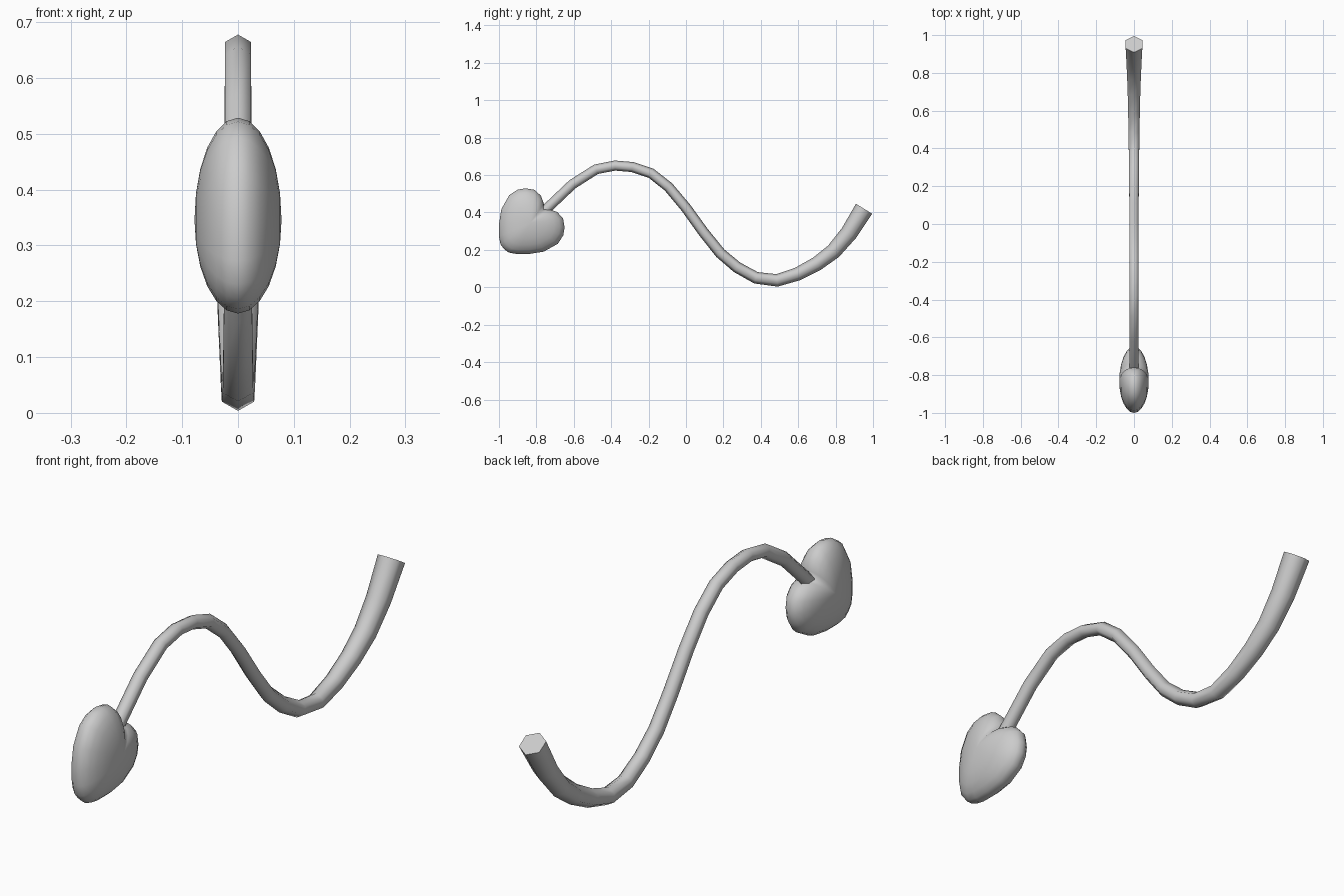
import bpy
import bmesh
from math import sin, cos, pi, radians
from mathutils import Vector

if "Cube" in bpy.data.objects:
    bpy.data.objects.remove(bpy.data.objects["Cube"])

grey = bpy.data.materials.new("plain_grey")
grey.use_nodes = True
grey.diffuse_color = (0.6, 0.6, 0.6, 1)
grey.node_tree.nodes["Principled BSDF"].inputs["Base Color"].default_value = (0.6, 0.6, 0.6, 1)


def bridge(bm, a, b):
    n = len(a)
    for i in range(n):
        bm.faces.new((a[i], a[(i + 1) % n], b[(i + 1) % n], b[i]))


def finish(bm, name, angle):
    bmesh.ops.recalc_face_normals(bm, faces=bm.faces)
    mesh = bpy.data.meshes.new(name)
    bm.to_mesh(mesh)
    bm.free()
    mesh.materials.append(grey)
    obj = bpy.data.objects.new(name, mesh)
    bpy.context.collection.objects.link(obj)
    bpy.ops.object.select_all(action="DESELECT")
    obj.select_set(True)
    bpy.context.view_layer.objects.active = obj
    bpy.ops.object.shade_smooth_by_angle(angle=radians(angle))


# Tail: six-sided tube swept along an S path (y, z), thicker at the root
path = [Vector((0, y, z)) for y, z in (
    (-.80, .368), (-.743, .422), (-.607, .551), (-.481, .631), (-.38, .651),
    (-.286, .643), (-.187, .61), (-.094, .537), (0, .425), (.094, .294),
    (.184, .182), (.273, .107), (.374, .051), (.487, .037), (.596, .071),
    (.70, .126), (.789, .193), (.872, .291), (.952, .42))]
bm = bmesh.new()
rings = []
side = Vector((1, 0, 0))
last = len(path) - 1
for i, p in enumerate(path):
    tangent = (path[min(i + 1, last)] - path[max(i - 1, 0)]).normalized()
    normal = side.cross(tangent)
    r = .027 + .024 * (i / last) ** 4
    rings.append([bm.verts.new(p + r * (cos(k * pi / 3) * normal + sin(k * pi / 3) * side))
                  for k in range(6)])
for a, b in zip(rings, rings[1:]):
    bridge(bm, a, b)
bm.faces.new(rings[0])
bm.faces.new(rings[-1])
finish(bm, "tail", 70)

# Heart tip: half outline from point to notch, mirrored over its diagonal axis
half = [(.027, .027), (.008, .052), (0, .095), (0, .16), (.013, .24), (.055, .315),
        (.10, .344), (.142, .351), (.19, .343), (.225, .311), (.24, .268), (.241, .241)]
outline = half + [(v, u) for u, v in half[-2:0:-1]]
centre = Vector((0, -.832, .346))
offsets = [Vector((0, u - 1, v + .178)) - centre for u, v in outline]
bm = bmesh.new()
steps = 12
rings = []
for s in range(1, steps):
    t = pi * s / steps
    rings.append([bm.verts.new(centre + o * sin(t) + side * .078 * cos(t)) for o in offsets])
for a, b in zip(rings, rings[1:]):
    bridge(bm, a, b)
for ring, x in ((rings[0], .078), (rings[-1], -.078)):
    pole = bm.verts.new(centre + side * x)
    for i in range(len(ring)):
        bm.faces.new((pole, ring[i], ring[(i + 1) % len(ring)]))
finish(bm, "heart_tip", 100)
